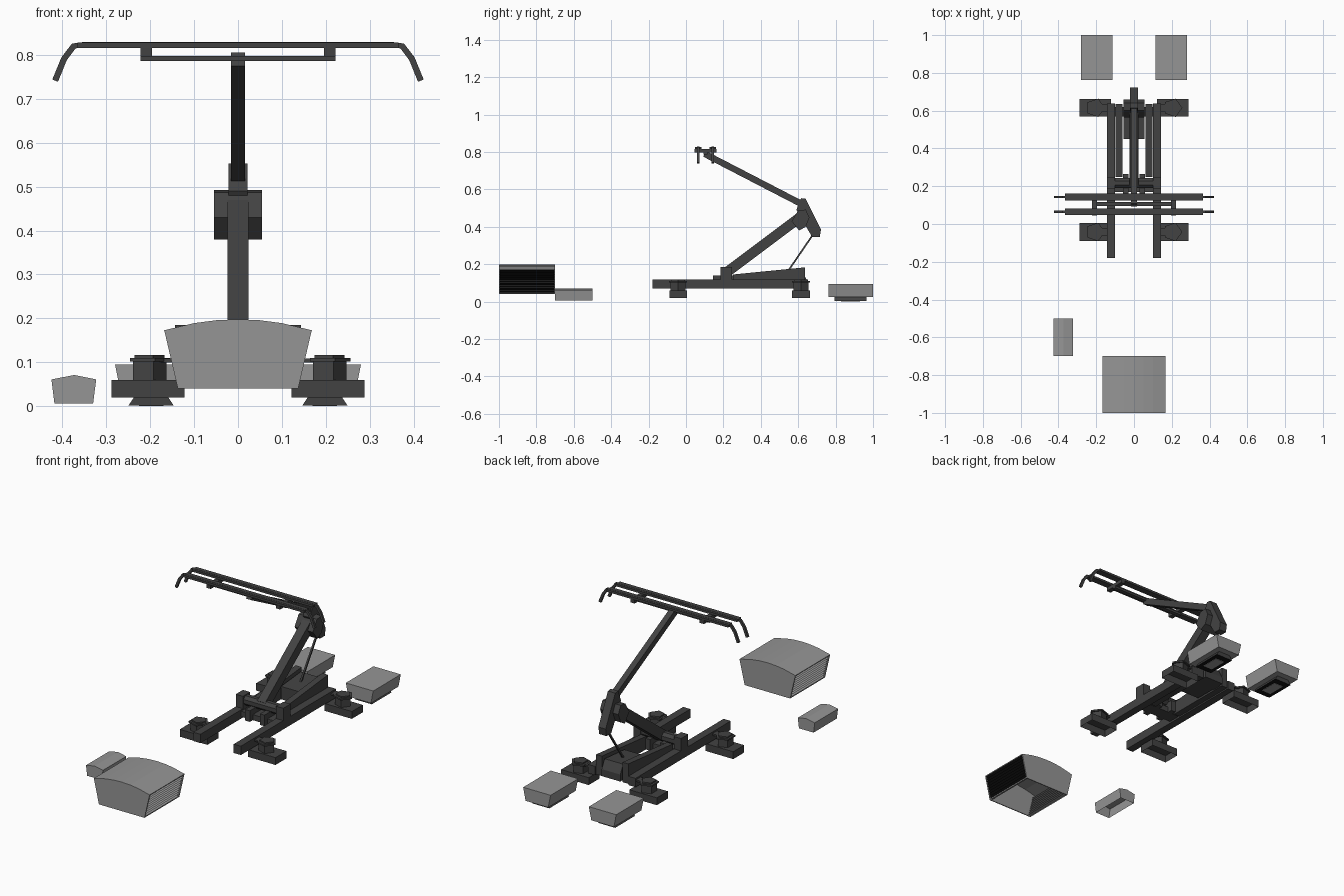
import bpy, bmesh, math
from mathutils import Vector

if "Cube" in bpy.data.objects:
    bpy.data.objects.remove(bpy.data.objects["Cube"])


def material(name, v):
    m = bpy.data.materials.new(name)
    m.diffuse_color = (v, v, v, 1)
    m.use_nodes = True
    m.node_tree.nodes["Principled BSDF"].inputs["Base Color"].default_value = m.diffuse_color
    return m


DARK = material("dark_frame", 0.055)
GRAY = material("housing_gray", 0.30)
BLACK = material("grille_black", 0.006)


def finish(name, bm, mats):
    me = bpy.data.meshes.new(name)
    bm.to_mesh(me)
    bm.free()
    for m in mats:
        me.materials.append(m)
    ob = bpy.data.objects.new(name, me)
    bpy.context.collection.objects.link(ob)
    return ob


def prism(name, pts, axis, a, b, mat=DARK, open_bottom=False, under=None):
    """Extrude a profile along x (pts are y,z) or y (pts are x,z)."""
    bm = bmesh.new()

    def place(p, t):
        return (t, p[0], p[1]) if axis == 'x' else (p[0], t, p[1])
    ra = [bm.verts.new(place(p, a)) for p in pts]
    rb = [bm.verts.new(place(p, b)) for p in pts]
    n = len(pts)
    bm.faces.new(ra)
    bm.faces.new(rb[::-1])
    for i in range(n):
        j = (i + 1) % n
        bm.faces.new((ra[i], rb[i], rb[j], ra[j]))
    bmesh.ops.recalc_face_normals(bm, faces=bm.faces[:])
    bm.normal_update()
    if open_bottom:
        low = min(p[1] for p in pts)
        bmesh.ops.delete(bm, geom=[f for f in bm.faces if all(
            abs(v.co.z - low) < 1e-5 for v in f.verts)], context='FACES')
    if under:
        for f in bm.faces:
            if f.normal.z < -0.3:
                f.material_index = 1
    return finish(name, bm, [mat] + ([under] if under else []))


def box(name, x0, x1, y0, y1, z0, z1, mat=DARK, open_bottom=False):
    return prism(name, [(y0, z0), (y1, z0), (y1, z1), (y0, z1)], 'x', x0, x1, mat, open_bottom)


def bar(name, p, q, w, h):
    """Rectangular beam in the x = 0 plane; w across x, h in the side plane."""
    p, q = Vector(p), Vector(q)
    d = (q - p).normalized()
    s = Vector((-d.y, d.x)) * h / 2
    return prism(name, [tuple(v) for v in (p + s, q + s, q - s, p - s)], 'x', -w / 2, w / 2)


def cylinders(name, x, y, levels, seg):
    """Stack of cylinders given as (radius, z0, z1)."""
    bm = bmesh.new()
    for r, z0, z1 in levels:
        new = bmesh.ops.create_cone(bm, cap_ends=True, segments=seg, radius1=r,
                                    radius2=r, depth=z1 - z0)['verts']
        for v in new:
            v.co = Vector((x + v.co.y, y - v.co.x, v.co.z + (z0 + z1) / 2))
    return finish(name, bm, [DARK])


# ---- base frame, mirrored in x
for side, s in (("left", -1), ("right", 1)):
    def mbox(name, x0, x1, *rest, **kw):
        return box(side + "_" + name, *sorted((s * x0, s * x1)), *rest, **kw)
    mbox("base_rail", 0.10, 0.143, -0.18, 0.638, 0.07, 0.118)
    mbox("axle_post", 0.10, 0.143, 0.185, 0.247, 0.118, 0.185)
    mbox("axle_lug", 0.03, 0.058, 0.145, 0.265, 0.08, 0.14)
    prism(side + "_wedge_plate", [(0.25, 0.075), (0.635, 0.075), (0.635, 0.183), (0.25, 0.145)],
          'x', s * 0.062, s * 0.097)
    for end, y in (("front", -0.042), ("rear", 0.615)):
        mbox(end + "_foot", 0.122, 0.288, y - 0.047, y + 0.047, 0.02, 0.06, open_bottom=True)
        cylinders(f"{side}_{end}_insulator", s * 0.205, y,
                  [(0.042, 0.06, 0.104), (0.051, 0.102, 0.11), (0.038, 0.11, 0.117)], 5)
        # tab tying the insulator cap to the rail
        mbox(end + "_insulator_tab", 0.13, 0.20, y - 0.02, y + 0.02, 0.10, 0.109)

box("rear_cross_beam", -0.11, 0.11, 0.57, 0.62, 0.08, 0.11)
box("front_cross_beam", -0.11, 0.11, 0.17, 0.24, 0.08, 0.11)
prism("drive_block", [(0.45, 0.08), (0.645, 0.08), (0.645, 0.118), (0.62, 0.165), (0.45, 0.15)],
      'x', -0.056, 0.056)

# ---- axle tube
prism("axle_tube", [(0.217 + 0.028 * math.cos(i * math.pi / 4 + math.pi / 8),
                     0.155 + 0.028 * math.sin(i * math.pi / 4 + math.pi / 8))
                    for i in range(8)], 'x', -0.11, 0.11)

# ---- arms and elbow
bar("lower_arm", (0.215, 0.155), (0.615, 0.455), 0.048, 0.054)
bar("upper_arm", (0.645, 0.508), (0.10, 0.79), 0.032, 0.034)
prism("elbow_link", [(0.605, 0.53), (0.615, 0.553), (0.64, 0.55), (0.722, 0.386), (0.715, 0.345),
                     (0.675, 0.345), (0.59, 0.49)], 'x', -0.022, 0.022)
prism("elbow_fork", [(0.565, 0.43), (0.60, 0.487), (0.64, 0.492), (0.66, 0.45), (0.64, 0.40),
                     (0.605, 0.38)], 'x', -0.055, 0.055)
bar("pull_rod", (0.68, 0.36), (0.54, 0.155), 0.009, 0.009)

# ---- collector head
box("head_crossbar", -0.222, 0.222, 0.094, 0.116, 0.786, 0.798)
for s in (-1, 1):
    box("head_carrier", *sorted((s * 0.196, s * 0.222)), 0.045, 0.162, 0.797, 0.816)
outer = [(0.355, 0.829), (0.378, 0.826), (0.402, 0.795), (0.423, 0.744)]
inner = [(0.410, 0.739), (0.390, 0.788), (0.370, 0.815), (0.352, 0.817)]
half = outer + inner
for name, y in (("front", 0.065), ("rear", 0.143)):
    prism(name + "_contact_bow", half + [(-x, z) for x, z in reversed(half)],
          'y', y - 0.006, y + 0.006)
    box(name + "_contact_strip", -0.365, 0.365, y - 0.018, y + 0.018, 0.816, 0.828)

# ---- large louvred roof unit
ZB, ZT, XB, XT, N = 0.04, 0.173, 0.137, 0.168, 9


def wall_x(z):
    return XB + (XT - XB) * (z - ZB) / (ZT - ZB)


arc = [(x, ZT + 0.025 * (1 - (x / XT) ** 2)) for x in (0.1, 0.05, 0, -0.05, -0.1)]
teeth = [(XB, ZB), (wall_x(0.047), 0.047)]
for i in range(N):
    z0, z1 = (0.047 + 0.121 * k / N for k in (i, i + 1))
    teeth += [(wall_x(z0) - 0.018, z0 + 0.0005), (wall_x(z1), z1)]
teeth.append((XT, ZT))
prism("large_unit_shell", teeth + arc + [(-x, z) for x, z in reversed(teeth)], 'y',
      -0.996, -0.704, GRAY, open_bottom=True, under=BLACK)
ends = [(XB, ZB), (XT, ZT)] + arc + [(-XT, ZT), (-XB, ZB)]
prism("large_unit_front_panel", ends, 'y', -1.0, -0.995, GRAY)
prism("large_unit_rear_panel", ends, 'y', -0.705, -0.70, GRAY)

# ---- small roof unit
prism("small_unit", [(-0.418, 0.006), (-0.33, 0.006), (-0.323, 0.061), (-0.373, 0.071),
                     (-0.425, 0.061)], 'y', -0.70, -0.50, GRAY, open_bottom=True)

# ---- rear twin vent units
for name, s in (("left", -1), ("right", 1)):
    prism(name + "_vent_unit", [(s * x, z) for x, z in (
        (0.13, 0.025), (0.266, 0.025), (0.28, 0.095), (0.115, 0.095))], 'y', 0.763, 1.0, GRAY)
    prism(name + "_vent_skirt", [(s * x, z) for x, z in (
        (0.147, 0.002), (0.249, 0.002), (0.234, 0.025), (0.162, 0.025))], 'y', 0.795, 0.965,
        DARK, under=BLACK)
    box(name + "_vent_plate", *sorted((s * 0.17, s * 0.226)), 0.83, 0.93, 0.0, 0.003, GRAY)
